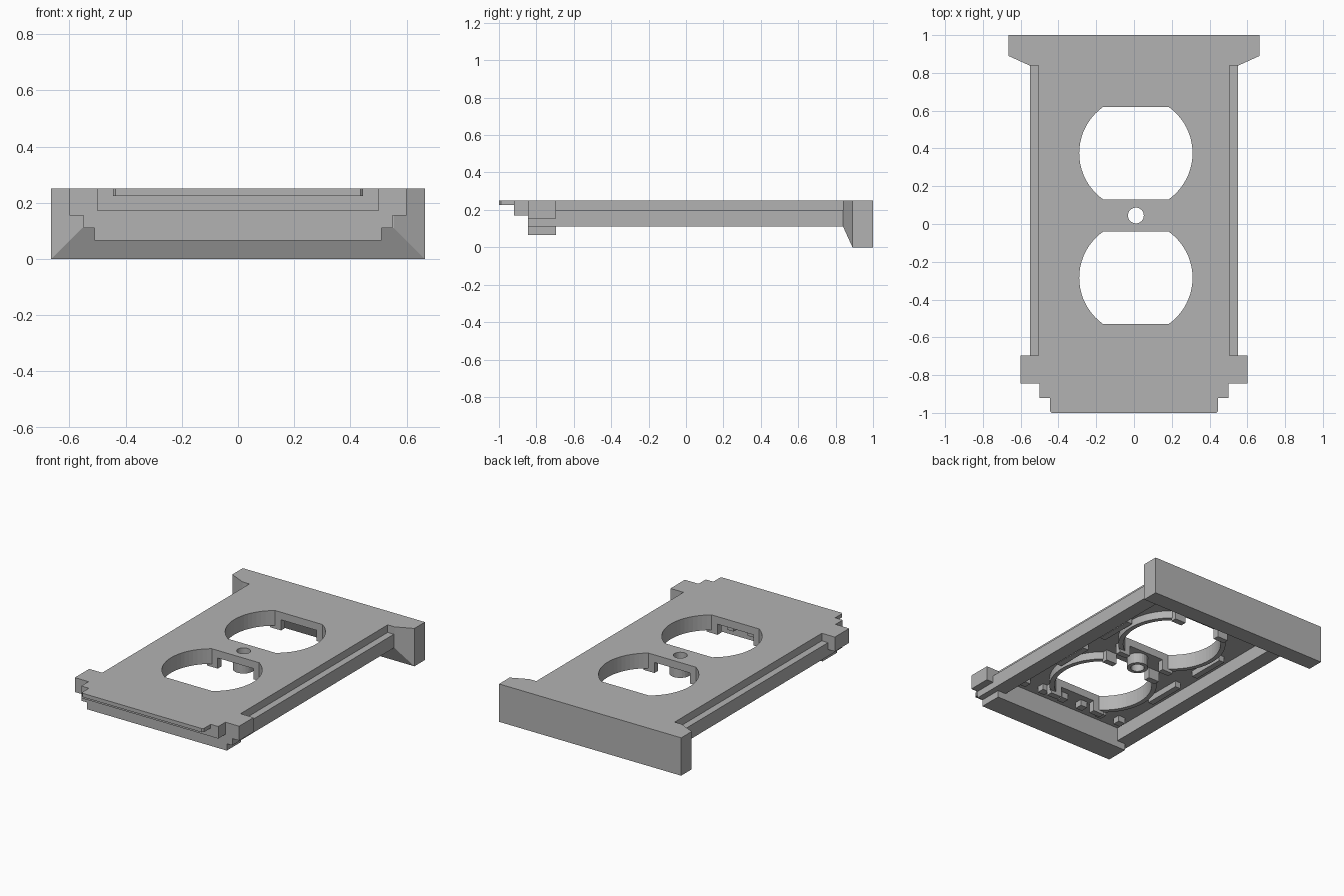
import bpy, bmesh, math

cube = bpy.data.objects.get("Cube")
if cube:
    bpy.data.objects.remove(cube, do_unlink=True)

grey = bpy.data.materials.new("plain grey")
grey.use_nodes = True
color = (0.45, 0.45, 0.45, 1)
grey.diffuse_color = color
grey.node_tree.nodes["Principled BSDF"].inputs["Base Color"].default_value = color


def loft(name, lower, upper):
    """Solid between two matching rings of 3D points."""
    bm = bmesh.new()
    a = [bm.verts.new(p) for p in lower]
    b = [bm.verts.new(p) for p in upper]
    n = len(a)
    bm.faces.new(a[::-1])
    bm.faces.new(b)
    for i in range(n):
        j = (i + 1) % n
        bm.faces.new((a[i], a[j], b[j], b[i]))
    bmesh.ops.recalc_face_normals(bm, faces=bm.faces)
    mesh = bpy.data.meshes.new(name)
    bm.to_mesh(mesh)
    bm.free()
    ob = bpy.data.objects.new(name, mesh)
    bpy.context.collection.objects.link(ob)
    mesh.materials.append(grey)
    return ob


def prism(name, outline, z0, z1):
    return loft(name, [(x, y, z0) for x, y in outline], [(x, y, z1) for x, y in outline])


def box(name, x0, x1, y0, y1, z0, z1):
    return prism(name, [(x0, y0), (x1, y0), (x1, y1), (x0, y1)], z0, z1)


def arc(cx, cy, r, start, end, n):
    steps = [start + (end - start) * i / n for i in range(n + 1)]
    return [(cx + r * math.cos(t), cy + r * math.sin(t)) for t in steps]


def cut(target, outline):
    cutter = prism("cutter", outline, -0.1, 0.5)
    cutter.hide_render = True
    mod = target.modifiers.new("opening", 'BOOLEAN')
    mod.operation = 'DIFFERENCE'
    mod.solver = 'EXACT'
    mod.object = cutter
    bpy.context.view_layer.objects.active = target
    bpy.ops.object.modifier_apply(modifier=mod.name)
    bpy.data.objects.remove(cutter, do_unlink=True)


TOP, UNDER, RIM = 0.25, 0.2, 0.11
CX, R, FLAT = 0.01, 0.3, 0.245
SCREW_Y = 0.045
OPENINGS = (0.375, -0.285)
a = math.asin(FLAT / R)

# Face plate with two flat-sided round openings and a screw hole
plate = box("face_plate", -0.505, 0.505, -0.695, 0.84, UNDER, TOP)
for cy in OPENINGS:
    cut(plate, arc(CX, cy, R, -a, a, 20) + arc(CX, cy, R, math.pi - a, math.pi + a, 20))
cut(plate, arc(CX, SCREW_Y, 0.042, 0, math.tau * 23 / 24, 23))

# Side rails and back inner wall
for side, s in (("left", 1), ("right", -1)):
    xs = sorted((s * 0.45, s * 0.55))
    box(side + "_rail", *xs, -0.695, 0.84, RIM, UNDER)
box("back_inner_wall", -0.45, 0.45, 0.79, 0.84, RIM, UNDER)

# Stepped front end
box("front_block", -0.6, 0.6, -0.845, -0.695, 0.155, TOP)
box("front_block_middle", -0.55, 0.55, -0.845, -0.695, RIM, 0.155)
box("front_block_foot", -0.51, 0.51, -0.845, -0.695, 0.065, RIM)
box("front_step", -0.5, 0.5, -0.92, -0.845, 0.17, TOP)
prism("front_lip", [(-0.445, -0.92), (-0.445, -0.99), (-0.435, -1), (0.435, -1),
                    (0.445, -0.99), (0.445, -0.92)], 0.225, TOP)


# Back bar, flaring out from the plate section
def section(w, y, z):
    return [(-w, y, z), (w, y, z), (w, y, TOP), (-w, y, TOP)]


loft("back_flare", section(0.555, 0.84, RIM), section(0.665, 0.89, 0))
loft("back_bar", section(0.665, 0.89, 0), section(0.665, 1, 0))

# Collars around the openings, with locating tabs below the flat edges
for label, cy in zip(("back", "front"), OPENINGS):
    for side, mid in (("left", 0), ("right", math.pi)):
        ring = (arc(CX, cy, R, mid - a, mid + a, 20)
                + arc(CX, cy, R + 0.03, mid + a, mid - a, 20))
        prism(f"{label}_{side}_collar", ring, 0.15, UNDER)
    for sx in (-1, 1):
        for sy in (-1, 1):
            x, y = CX + sx * 0.17, cy + sy * 0.265
            box(f"{label}_collar_tab", x - 0.04, x + 0.04, y - 0.02, y + 0.02, 0.13, UNDER)

# Screw boss
outer = arc(CX, SCREW_Y, 0.065, 0, math.tau, 24)
inner = arc(CX, SCREW_Y, 0.042, math.tau, 0, 24)
for i in range(24):
    if i % 12 == 0:
        half = outer[i:i + 13] + inner[12 - i:25 - i]
        prism("screw_boss", half, 0.13, UNDER)

# Underside ribs and row of small blocks
for s in (-1, 1):
    x = s * 0.37
    for y0, y1 in ((-0.28, -0.02), (0.14, 0.4)):
        box("long_rib", x - 0.02, x + 0.02, y0, y1, 0.16, UNDER)
for i in range(6):
    x = -0.38 + i * 0.152
    box("small_block", x - 0.025, x + 0.025, -0.62, -0.57, 0.16, UNDER)
